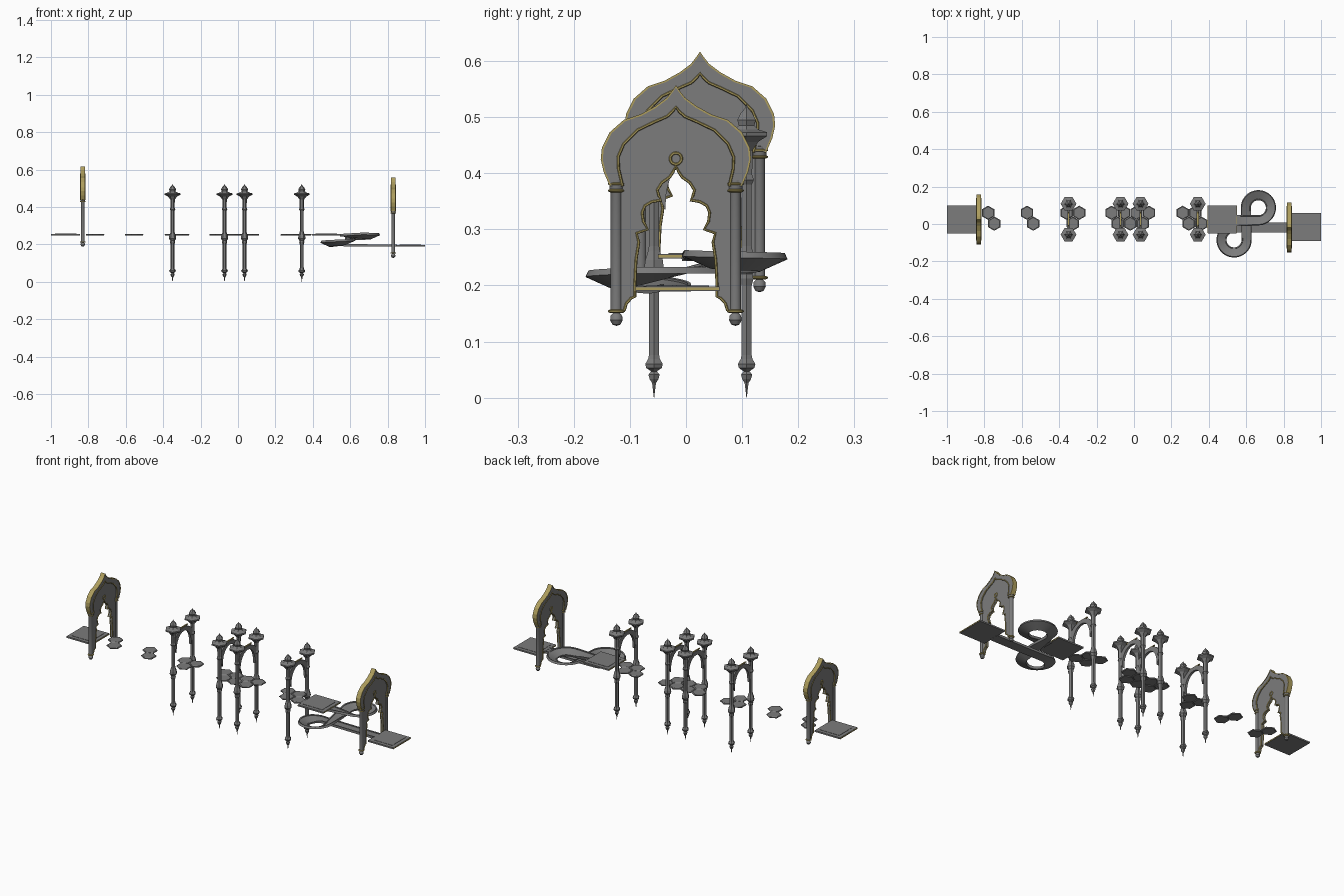
import bpy, bmesh, math
from mathutils import Vector

if "Cube" in bpy.data.objects:
    bpy.data.objects.remove(bpy.data.objects["Cube"])


def material(name, rgb):
    m = bpy.data.materials.new(name)
    m.diffuse_color = (*rgb, 1)
    m.use_nodes = True
    m.node_tree.nodes["Principled BSDF"].inputs["Base Color"].default_value = m.diffuse_color
    return m


gold = material("gold_trim", (0.42, 0.34, 0.11))
stone = material("dark_stone", (0.2, 0.2, 0.2))


def finish(name, bm, mat=None, smooth=False):
    bmesh.ops.recalc_face_normals(bm, faces=bm.faces[:])
    me = bpy.data.meshes.new(name)
    bm.to_mesh(me)
    bm.free()
    ob = bpy.data.objects.new(name, me)
    bpy.context.collection.objects.link(ob)
    me.materials.append(mat or stone)
    if smooth:
        bpy.ops.object.select_all(action='DESELECT')
        ob.select_set(True)
        bpy.context.view_layer.objects.active = ob
        bpy.ops.object.shade_smooth_by_angle(angle=math.radians(35))
    return ob


def loft(bm, rings, closed=False):
    """Skin a list of equal-length vertex rings."""
    vs = [[bm.verts.new(p) for p in r] for r in rings]
    n = len(vs[0])
    pairs = list(zip(vs, vs[1:])) + ([(vs[-1], vs[0])] if closed else [])
    for a, b in pairs:
        for i in range(n):
            j = (i + 1) % n
            bm.faces.new((a[i], a[j], b[j], b[i]))
    if not closed:
        bm.faces.new(vs[0])
        bm.faces.new(vs[-1])


def lathe(name, profile, loc, sides=6, mat=None, smooth=False):
    bm = bmesh.new()
    x, y, z = loc
    loft(bm, [[(x + max(r, .0004) * math.cos(a * math.tau / sides),
                y + max(r, .0004) * math.sin(a * math.tau / sides), z + h)
               for a in range(sides)] for r, h in profile])
    return finish(name, bm, mat, smooth)


def prism(name, pts, x, depth, mat=None):
    """Extrude a y-z outline along x."""
    bm = bmesh.new()
    f = bm.faces.new([bm.verts.new((x - depth / 2, y, z)) for y, z in pts])
    ext = bmesh.ops.extrude_face_region(bm, geom=[f], use_keep_orig=True)
    bmesh.ops.translate(bm, vec=(depth, 0, 0),
                        verts=[v for v in ext['geom'] if isinstance(v, bmesh.types.BMVert)])
    return finish(name, bm, mat)


def tube(name, pts, r, cyclic=False):
    """Thin gold moulding running in a y-z plane."""
    bm, rings, n = bmesh.new(), [], len(pts)
    for i, p in enumerate(pts):
        a = pts[(i - 1) % n] if cyclic else pts[max(i - 1, 0)]
        b = pts[(i + 1) % n] if cyclic else pts[min(i + 1, n - 1)]
        t = (Vector(b) - Vector(a)).normalized()
        side = Vector((0, -t.z, t.y))
        rings.append([Vector(p) + side * r * math.cos(k * math.tau / 6)
                      + Vector((r * math.sin(k * math.tau / 6), 0, 0)) for k in range(6)])
    loft(bm, rings, cyclic)
    return finish(name, bm, gold, True)


def box(name, loc, size, mat=None):
    bm = bmesh.new()
    bmesh.ops.create_cube(bm, size=1)
    bmesh.ops.scale(bm, vec=size, verts=bm.verts)
    bmesh.ops.translate(bm, vec=loc, verts=bm.verts)
    return finish(name, bm, mat)


# Gateway half profiles (distance from centre, height), apex first
outer = [(0, .557), (.006, .548), (.016, .535), (.036, .52), (.063, .505), (.093, .495),
         (.118, .473), (.132, .445), (.134, .425), (.129, .403), (.118, .377)]
inner = [(0, .518), (.006, .51), (.016, .501), (.039, .491), (.068, .477), (.093, .452),
         (.103, .429), (.102, .407), (.095, .377)]
opening = [(0, .413), (.005, .402), (.011, .393), (.025, .383), (.033, .37), (.03, .359),
           (.026, .352), (.043, .349), (.055, .342), (.06, .33), (.058, .314), (.05, .3),
           (.07, .293), (.066, .277), (.071, .245), (.073, .205), (.073, .18),
           (.08, .177), (.088, .168), (.092, .155)]


def gateway(label, x, y, dz):
    def full(half):
        return [(y - a, z + dz) for a, z in reversed(half)] + [(y + a, z + dz) for a, z in half[1:]]

    def shrink(half, s):
        return [(a * s, .40 + (z - .40) * s) for a, z in half[:-1]] + [(half[-1][0] * s, half[-1][1])]
    foot = [(.106, .155), (.106, .377)]
    prism(label + "_panel", full(inner + foot[::-1]) + full(opening)[::-1], x, .012)
    prism(label + "_arch_band", full(shrink(outer, .985)) + full(inner)[::-1], x, .023)
    prism(label + "_gold_rim", full(outer) + full(shrink(outer, .973))[::-1], x, .026, gold)
    for s in (-1, 1):
        tube(label + "_band_moulding", [(x + s * .0115, a, b) for a, b in full(inner)], .0025)
        tube(label + "_opening_moulding", [(x + s * .006, a, b) for a, b in full(opening)], .0025)
        tube(label + "_apex_ring", [(x + s * .006, y + .01 * math.cos(k * math.tau / 20),
             .426 + dz + .01 * math.sin(k * math.tau / 20)) for k in range(20)], .0026, True)
        # Side columns with ball feet and gold collars
        loc = (x, y + s * .106, dz)
        lathe(label + "_column", [(0, .128), (.007, .130), (.0115, .138), (.0105, .146), (.006, .151),
              (.0105, .156), (.0105, .366), (.013, .372), (.013, .388), (0, .389)], loc, 14, None, True)
        for z in (.151, .366, .378):
            lathe(label + "_collar", [(.012, z), (.0155, z + .002), (.0155, z + .004), (.012, z + .006)],
                  loc, 14, gold, True)


gateway("left_gateway", -.83, .025, .06)
gateway("right_gateway", .83, -.018, 0)

# Square landings with gold end edges
for x, y, z in ((-.922, .025, .252), (.472, .025, .252), (.922, -.015, .194)):
    box("landing", (x, y, z), (.153, .150, .008))
    box("landing_gold_edge", (x, y, z), (.156, .148, .005), gold)
    box("landing_inset", (x, y, z + .004), (.115, .112, .003))

# Hexagonal stepping tiles, in two staggered rows
tiles = {.06: (-.78, -.572, -.36, -.293, -.12, -.053, .013, .08, .26, .327),
         .002: (-.747, -.539, -.327, -.087, -.02, .047, .293, .36)}
for y, xs in tiles.items():
    for x in xs:
        t = lathe("hex_tile", [(.035, -.004), (.038, -.001), (.038, .002), (.033, .004), (.03, .003)],
                  (0, 0, 0))
        t.rotation_euler.z = math.pi / 2
        t.location = (x, y, .252)

# Twin-column towers: spiked feet, mid knob, hexagonal capital and finial
post = [(0, 0), (.004, .026), (.009, .033), (.0115, .041), (.006, .047), (.016, .053), (.018, .06),
        (.012, .069), (.0105, .076), (.0105, .2), (.014, .212), (.012, .22), (.02, .232), (.018, .245),
        (.012, .262), (.0105, .27), (.0105, .38), (.015, .388), (.0115, .397), (.012, .44),
        (.024, .456), (.042, .466), (.042, .473), (.024, .478), (.016, .485), (.019, .495),
        (.012, .507), (.004, .515), (0, .523)]
ya, yb = -.057, .108
mid, half = (ya + yb) / 2, (yb - ya) / 2
for x in (-.35, -.072, .035, .341):
    for y in (ya, yb):
        lathe("tower_post", post, (x, y, 0))
    # Arched brace between the posts
    arc = [k / 12 * math.pi for k in range(13)]
    top = [(mid - half * math.cos(a), .375 + .077 * max(math.sin(a), 0) ** .8) for a in arc]
    low = [(mid - (half - .02) * math.cos(a), .335 + .097 * max(math.sin(a), 0) ** .8) for a in arc]
    prism("tower_brace", top + low[::-1], x, .012)
    # Gold strip on the brace crown
    box("tower_brace_gold", (x, mid, .453), (.006, .08, .004), gold)

# Banked double-loop track: centre points, height and bank angle
path = []
N, R, B = 36, .067, .42
c1, c2 = Vector((.665, .087)), Vector((.535, -.085))
for k in range(6):
    path.append((.545 + .02 * k, c1.y - R, .25 - .0005 * k, B * k / 6))
for k in range(N + 1):
    a = -math.pi / 2 + 1.5 * math.pi * k / N
    path.append((c1.x + R * math.cos(a), c1.y + R * math.sin(a), .247 - .009 * k / N, B))
for k in range(1, 10):
    f = k / 10
    path.append((c1.x - R + f * (c2.x - c1.x + 2 * R), c1.y + f * (c2.y - c1.y), .238 - .022 * f, B * (1 - 2 * f)))
for k in range(N + 1):
    a = -1.5 * math.pi * k / N
    path.append((c2.x + R * math.cos(a), c2.y + R * math.sin(a), .216 - .019 * k / N, -B * min(1, (N - k) / 9)))
path += [(.60, c2.y + R, .196, 0), (.72, c2.y + R, .195, 0), (.85, c2.y + R, .195, 0)]
section = [(-.027, -.006), (.027, -.006), (.027, .006), (.021, .006), (.021, .002),
           (-.021, .002), (-.021, .006), (-.027, .006)]
rings = []
for i, (x, y, z, b) in enumerate(path):
    p, q = path[max(i - 1, 0)], path[min(i + 1, len(path) - 1)]
    t = Vector((q[0] - p[0], q[1] - p[1], 0)).normalized()
    right, up = Vector((t.y, -t.x, 0)), Vector((0, 0, 1))
    rings.append([Vector((x, y, z)) + u * (right * math.cos(b) + up * math.sin(b))
                  + v * (up * math.cos(b) - right * math.sin(b)) for u, v in section])
bm = bmesh.new()
loft(bm, rings)
finish("looping_track", bm, None, True)
